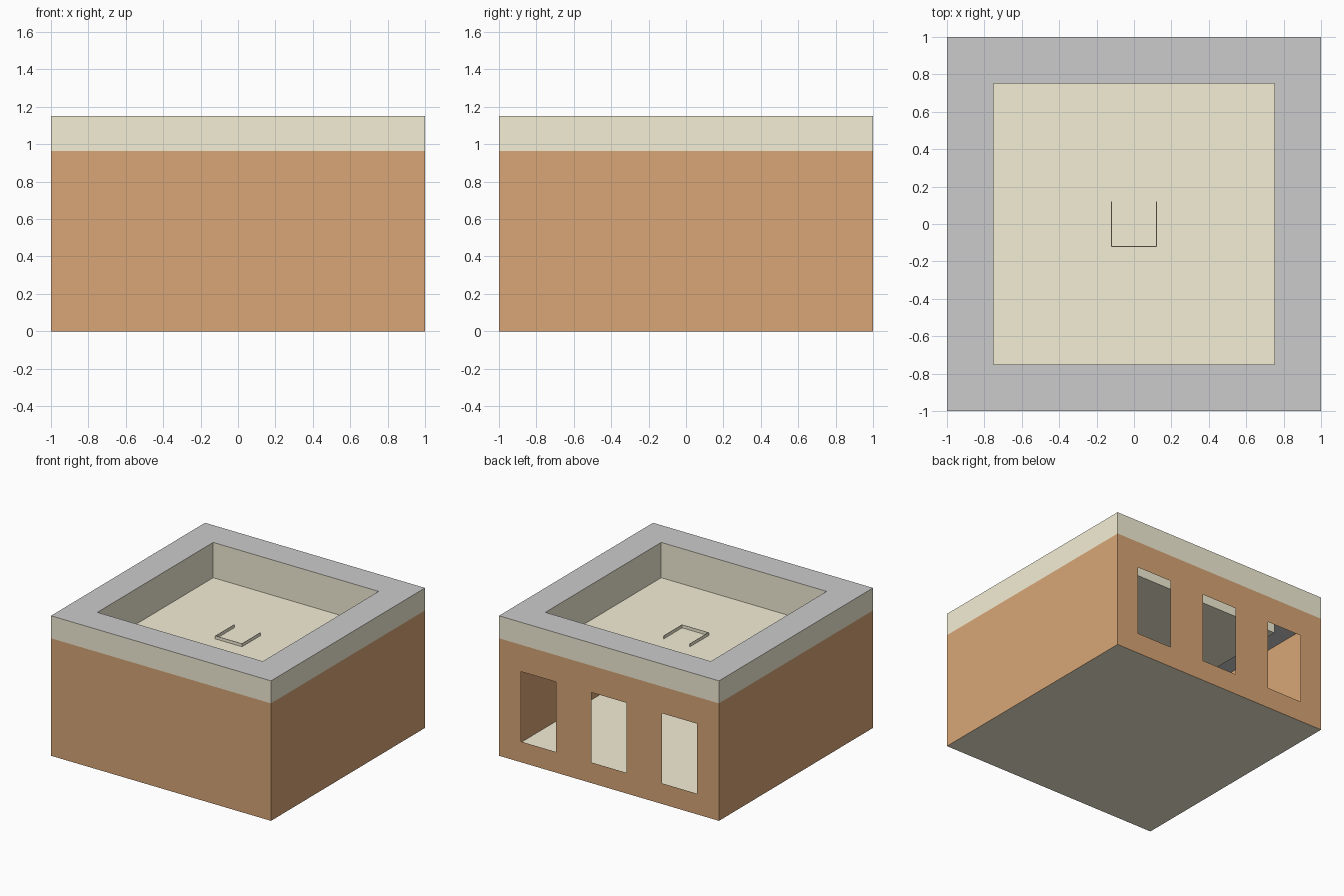
import bpy, bmesh

if "Cube" in bpy.data.objects:
    bpy.data.objects.remove(bpy.data.objects["Cube"])

# Main dimensions
HALF, INNER = 1.0, 0.752
ROOF_Z, BAND_Z, TOP_Z = 0.86, 0.965, 1.15


def material(name, rgb):
    m = bpy.data.materials.new(name)
    m.diffuse_color = (*rgb, 1)
    m.use_nodes = True
    m.node_tree.nodes["Principled BSDF"].inputs["Base Color"].default_value = m.diffuse_color
    return m


brown = material("brown_wall", (0.69, 0.38, 0.18))
beige = material("beige_trim", (0.90, 0.86, 0.67))


def sheet_object(name, quads, mat=None):
    """Make one object from a list of four-cornered faces."""
    bm = bmesh.new()
    for q in quads:
        bm.faces.new([bm.verts.new(p) for p in q])
    bmesh.ops.remove_doubles(bm, verts=bm.verts, dist=1e-4)
    mesh = bpy.data.meshes.new(name)
    bm.to_mesh(mesh)
    bm.free()
    ob = bpy.data.objects.new(name, mesh)
    bpy.context.collection.objects.link(ob)
    if mat:
        mesh.materials.append(mat)
    return ob


def corners(r):
    return [(-r, -r), (r, -r), (r, r), (-r, r)]


def side_quads(r, z0, z1, sides=range(4), inward=False):
    """Upright sides of a square: 0 front, 1 right, 2 back, 3 left."""
    c, quads = corners(r), []
    for i in sides:
        a, b = c[i], c[(i + 1) % 4]
        q = [(*a, z0), (*b, z0), (*b, z1), (*a, z1)]
        quads.append(q[::-1] if inward else q)
    return quads


def ring_quads(r_in, r_out, z, down=False):
    ci, co, quads = corners(r_in), corners(r_out), []
    for i in range(4):
        j = (i + 1) % 4
        q = [(*co[i], z), (*co[j], z), (*ci[j], z), (*ci[i], z)]
        quads.append(q[::-1] if down else q)
    return quads


def flat_quad(r, z, down=False):
    q = [(*p, z) for p in corners(r)]
    return [q[::-1] if down else q]


# Plain walls: front, right and left
sheet_object("outer_walls", side_quads(HALF, 0, BAND_Z, (0, 1, 3)), brown)

# Back wall, a grid with three window openings left out
xs = [-1, -0.80, -0.48, -0.16, 0.16, 0.48, 0.80, 1]
zs = [0, 0.17, 0.745, BAND_Z]
back = []
for i in range(len(xs) - 1):
    for k in range(len(zs) - 1):
        if k == 1 and i % 2 == 1:
            continue
        a, b, lo, hi = xs[i], xs[i + 1], zs[k], zs[k + 1]
        back.append([(b, HALF, lo), (a, HALF, lo), (a, HALF, hi), (b, HALF, hi)])
sheet_object("back_window_wall", back, brown)

# Floor and recessed roof
sheet_object("floor", flat_quad(HALF, 0, down=True), beige)
sheet_object("roof", flat_quad(INNER, ROOF_Z), beige)

# Parapet: outer band, inner faces, grey cap and grey underside
sheet_object("parapet_band", side_quads(HALF, BAND_Z, TOP_Z), beige)
sheet_object("parapet_inner_faces", side_quads(INNER, ROOF_Z, TOP_Z, inward=True), beige)
sheet_object("parapet_cap", ring_quads(INNER, HALF, TOP_Z))
sheet_object("parapet_underside", ring_quads(INNER, HALF, BAND_Z, down=True))

# Hairline three-sided curb in the middle of the roof
for name, x, y, sx, sy in [("curb_front", 0, -0.12, 0.244, 0.004),
                           ("curb_left", -0.12, 0, 0.004, 0.24),
                           ("curb_right", 0.12, 0, 0.004, 0.24)]:
    bpy.ops.mesh.primitive_cube_add(size=1, location=(x, y, ROOF_Z + 0.0125))
    ob = bpy.context.object
    ob.name = name
    ob.scale = (sx, sy, 0.025)
    ob.data.materials.append(beige)
